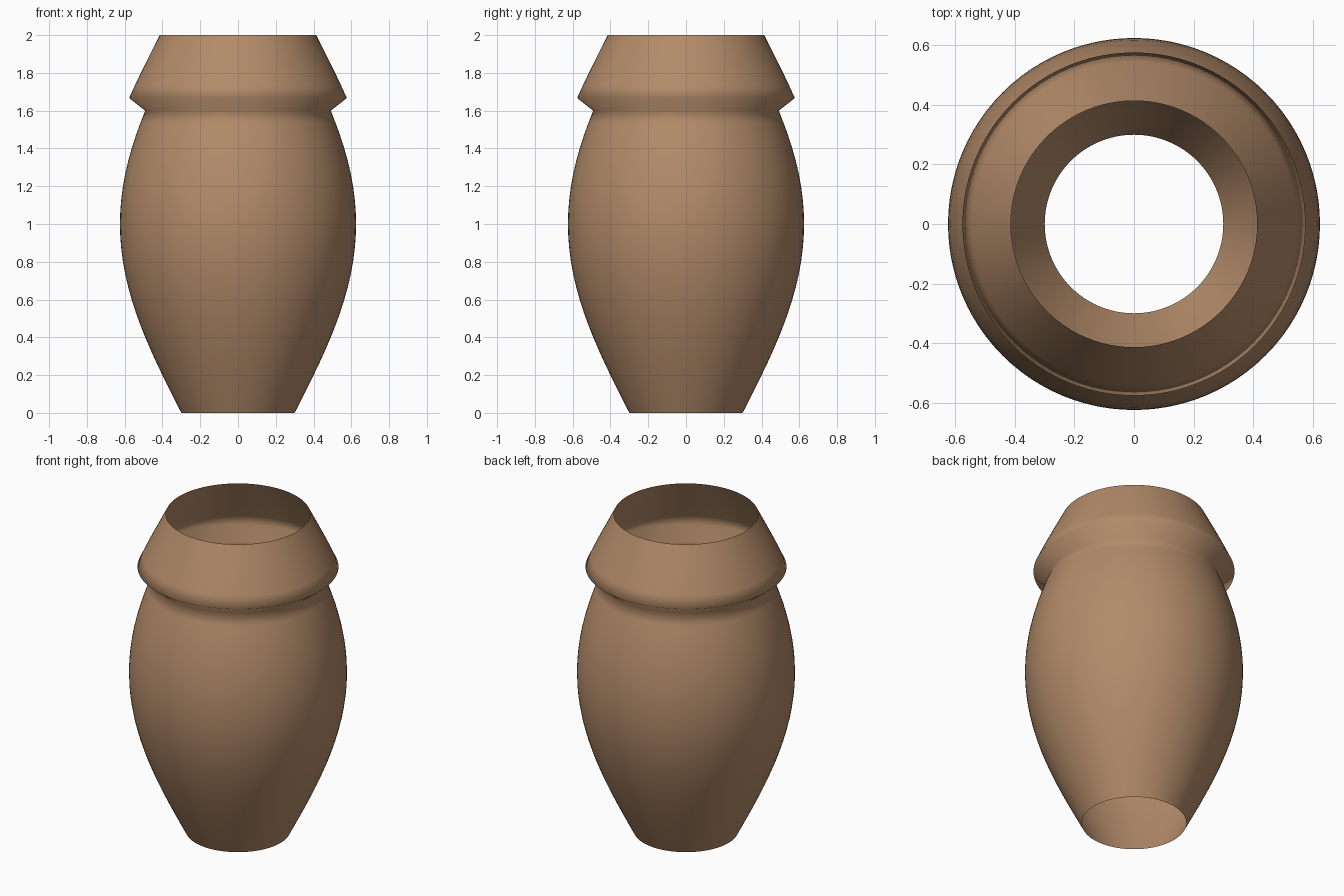
import bpy, bmesh, math

if "Cube" in bpy.data.objects:
    bpy.data.objects.remove(bpy.data.objects["Cube"])

SEGMENTS = 96
STEPS = 30          # height rings over 2 units
COLLAR_STEP = 25    # first ring of the flared collar
COLLAR_FLARE = 0.114

# Clay colour
clay = bpy.data.materials.new("clay_brown")
clay.diffuse_color = (0.45, 0.258, 0.142, 1.0)
clay.use_nodes = True
clay.node_tree.nodes["Principled BSDF"].inputs["Base Color"].default_value = clay.diffuse_color


def radius(step):
    """Sine-bellied profile, widened above the neck to form the collar."""
    z = 2 * step / STEPS
    r = 0.3 + 0.325 * math.sin(math.pi * z / 2)
    return r + (COLLAR_FLARE if step >= COLLAR_STEP else 0)


# Open-ended, single-walled vase: the profile turned around z
bm = bmesh.new()
rings = []
for i in range(STEPS + 1):
    r, z = radius(i), 2 * i / STEPS
    rings.append([bm.verts.new((r * math.cos(a), r * math.sin(a), z))
                  for a in (2 * math.pi * k / SEGMENTS for k in range(SEGMENTS))])
for low, high in zip(rings, rings[1:]):
    for k in range(SEGMENTS):
        n = (k + 1) % SEGMENTS
        bm.faces.new((low[k], low[n], high[n], high[k])).smooth = True

mesh = bpy.data.meshes.new("vase")
bm.to_mesh(mesh)
bm.free()
mesh.materials.append(clay)
vase = bpy.data.objects.new("vase", mesh)
bpy.context.collection.objects.link(vase)
